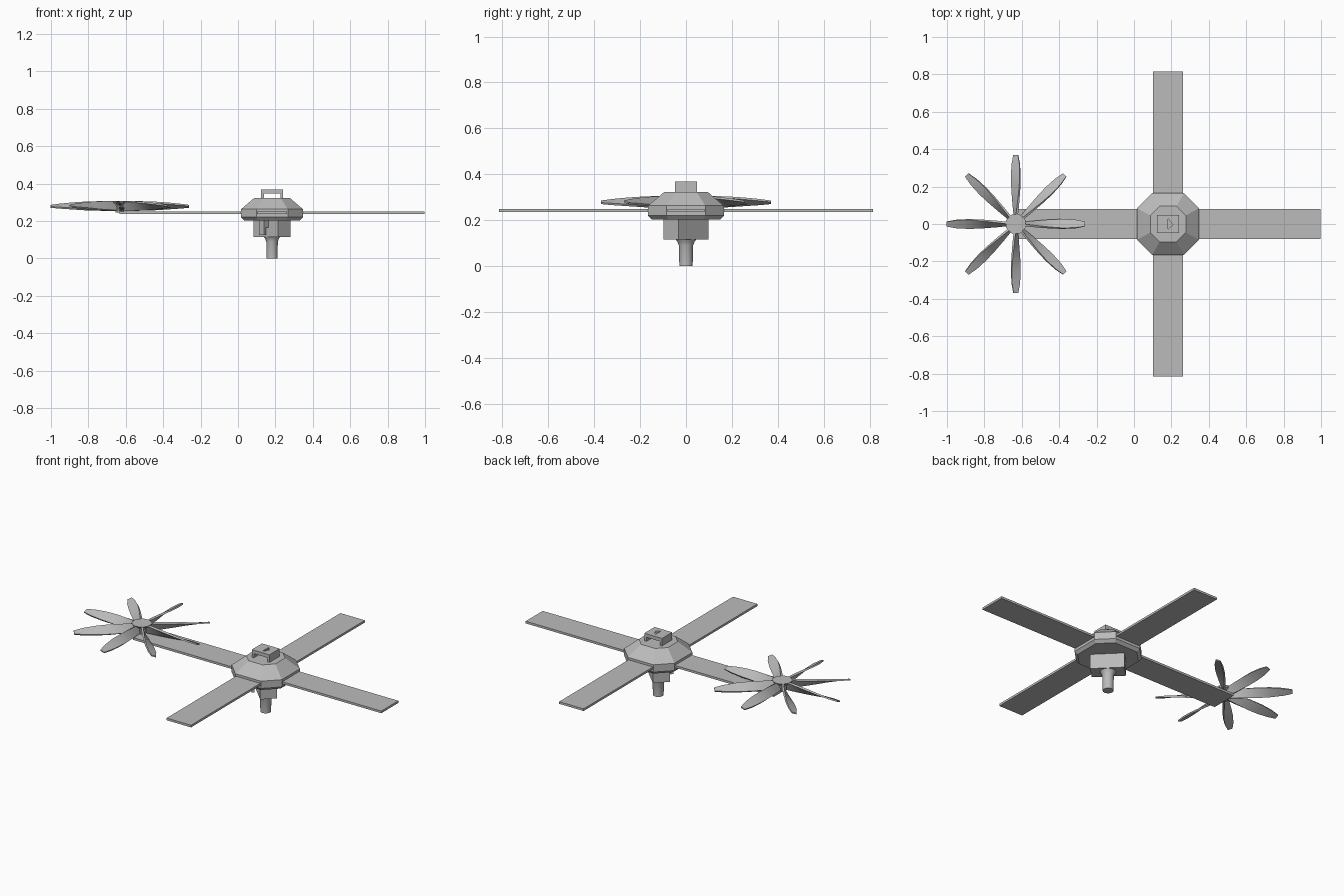
import bpy, bmesh, math
from mathutils import Matrix, Vector

if "Cube" in bpy.data.objects:
    bpy.data.objects.remove(bpy.data.objects["Cube"], do_unlink=True)

mat = bpy.data.materials.new("light_grey")
mat.use_nodes = True
GREY = (0.5, 0.5, 0.5, 1)
mat.diffuse_color = GREY
mat.node_tree.nodes["Principled BSDF"].inputs["Base Color"].default_value = GREY

CX = 0.182          # centre of the body
FAN = (-0.632, 0)   # centre of the fan


def finish(name, bm, smooth=False):
    bmesh.ops.recalc_face_normals(bm, faces=bm.faces)
    me = bpy.data.meshes.new(name)
    bm.to_mesh(me)
    bm.free()
    ob = bpy.data.objects.new(name, me)
    bpy.context.collection.objects.link(ob)
    me.materials.append(mat)
    if smooth:
        bpy.ops.object.select_all(action='DESELECT')
        ob.select_set(True)
        bpy.context.view_layer.objects.active = ob
        bpy.ops.object.shade_smooth_by_angle(angle=math.radians(35))
    return ob


def loft(bm, rings):
    """Skin a stack of equal-length point rings and cap both ends."""
    rows = [[bm.verts.new(p) for p in ring] for ring in rings]
    n = len(rows[0])
    for a, b in zip(rows, rows[1:]):
        for i in range(n):
            j = (i + 1) % n
            bm.faces.new((a[i], a[j], b[j], b[i]))
    bm.faces.new(rows[0][::-1])
    bm.faces.new(rows[-1])


def add_box(bm, lo, hi, turn=0.0):
    """Box from local corners, turned about the body axis."""
    size = [h - l for l, h in zip(lo, hi)]
    mid = [(h + l) / 2 for l, h in zip(lo, hi)]
    m = (Matrix.Translation((CX, 0, 0)) @ Matrix.Rotation(turn, 4, 'Z')
         @ Matrix.Translation(mid) @ Matrix.Diagonal((*size, 1)))
    bmesh.ops.create_cube(bm, size=1, matrix=m)


def circle(x, y, r, z, n, phase=0.0):
    return [(x + r * math.cos(phase + math.tau * i / n),
             y + r * math.sin(phase + math.tau * i / n), z) for i in range(n)]


def chamfered(a, b, z):
    """Square ring with cut corners: half width a, half flat b."""
    return [(CX + x, y, z) for x, y in ((a, -b), (a, b), (b, a), (-b, a),
                                        (-a, b), (-a, -b), (-b, -a), (b, -a))]


# Body: eight-sided stepped hub
bm = bmesh.new()
loft(bm, [chamfered(0.150, 0.076, 0.203), chamfered(0.165, 0.084, 0.22),
          chamfered(0.165, 0.084, 0.263), chamfered(0.095, 0.046, 0.323)])
finish("body_hub", bm)

# Four flat arms
for i, name in enumerate(("left_arm", "back_arm", "right_arm", "front_arm")):
    bm = bmesh.new()
    add_box(bm, (0.10, -0.08, 0.236), (0.815, 0.08, 0.249), i * math.pi / 2)
    finish(name, bm)

# Handle: bridge with an open middle
bm = bmesh.new()
outline = [(-0.058, 0.318), (-0.058, 0.368), (0.058, 0.368), (0.058, 0.318),
           (0.044, 0.318), (0.044, 0.347), (-0.044, 0.347), (-0.044, 0.318)]
loft(bm, [[(CX + x, y, z) for x, z in outline] for y in (-0.048, 0.048)])
handle = finish("top_handle", bm)

# Triangular notch in the handle
bm = bmesh.new()
tri = [(0.0, 0.028), (0.0, -0.028), (0.026, -0.004)]
loft(bm, [[(CX + x, y, z) for x, y in tri] for z in (0.358, 0.39)])
cutter = finish("notch_cutter", bm)
cutter.hide_render = True
cutter.hide_set(True)
cutter.display_type = 'WIRE'
cut = handle.modifiers.new("notch", 'BOOLEAN')
cut.operation = 'DIFFERENCE'
cut.object = cutter
bpy.context.view_layer.objects.active = handle
bpy.ops.object.modifier_apply(modifier="notch")
bpy.data.objects.remove(cutter, do_unlink=True)

# Diagonal housing below the hub, with a side latch
bm = bmesh.new()
add_box(bm, (-0.0925, -0.0465, 0.115), (0.0925, 0.0465, 0.21), -math.pi / 4)
finish("lower_housing", bm)
bm = bmesh.new()
add_box(bm, (0.04, -0.02, 0.165), (0.08, 0.02, 0.21), -3 * math.pi / 4)
add_box(bm, (0.064, -0.02, 0.125), (0.08, 0.02, 0.165), -3 * math.pi / 4)
finish("side_latch", bm)

# Round shaft with a flared collar
bm = bmesh.new()
loft(bm, [circle(CX, 0, r, z, 20) for r, z in
          ((0.029, 0), (0.031, 0.09), (0.037, 0.105), (0.045, 0.118))])
finish("shaft", bm, smooth=True)

# Fan centre: thin cap on a short post
bm = bmesh.new()
loft(bm, [circle(*FAN, r, z, 8, math.pi / 8) for r, z in
          ((0.024, 0.245), (0.024, 0.285), (0.05, 0.296), (0.056, 0.306))])
finish("fan_hub", bm)

# Twisted blades: radius, chord, pitch in degrees, thickness, height
STATIONS = [(0.03, 0.050, 80, 0.012, 0.280), (0.10, 0.052, 62, 0.012, 0.280),
            (0.18, 0.056, 45, 0.011, 0.280), (0.25, 0.056, 32, 0.010, 0.280),
            (0.32, 0.046, 24, 0.009, 0.279), (0.37, 0.026, 20, 0.007, 0.278)]
for k in range(8):
    bm = bmesh.new()
    spin = Matrix.Translation((*FAN, 0)) @ Matrix.Rotation(k * math.pi / 4, 4, 'Z')
    rings = []
    for r, chord, pitch, t, z in STATIONS:
        tilt = Matrix.Rotation(-math.radians(pitch), 4, 'X')
        rings.append([spin @ (Vector((r, 0, z)) + tilt @ Vector((0, u * chord / 2, v * t / 2)))
                      for u, v in ((-1, -1), (1, -1), (1, 1), (-1, 1))])
    loft(bm, rings)
    finish(f"fan_blade_{k + 1}", bm, smooth=True)
